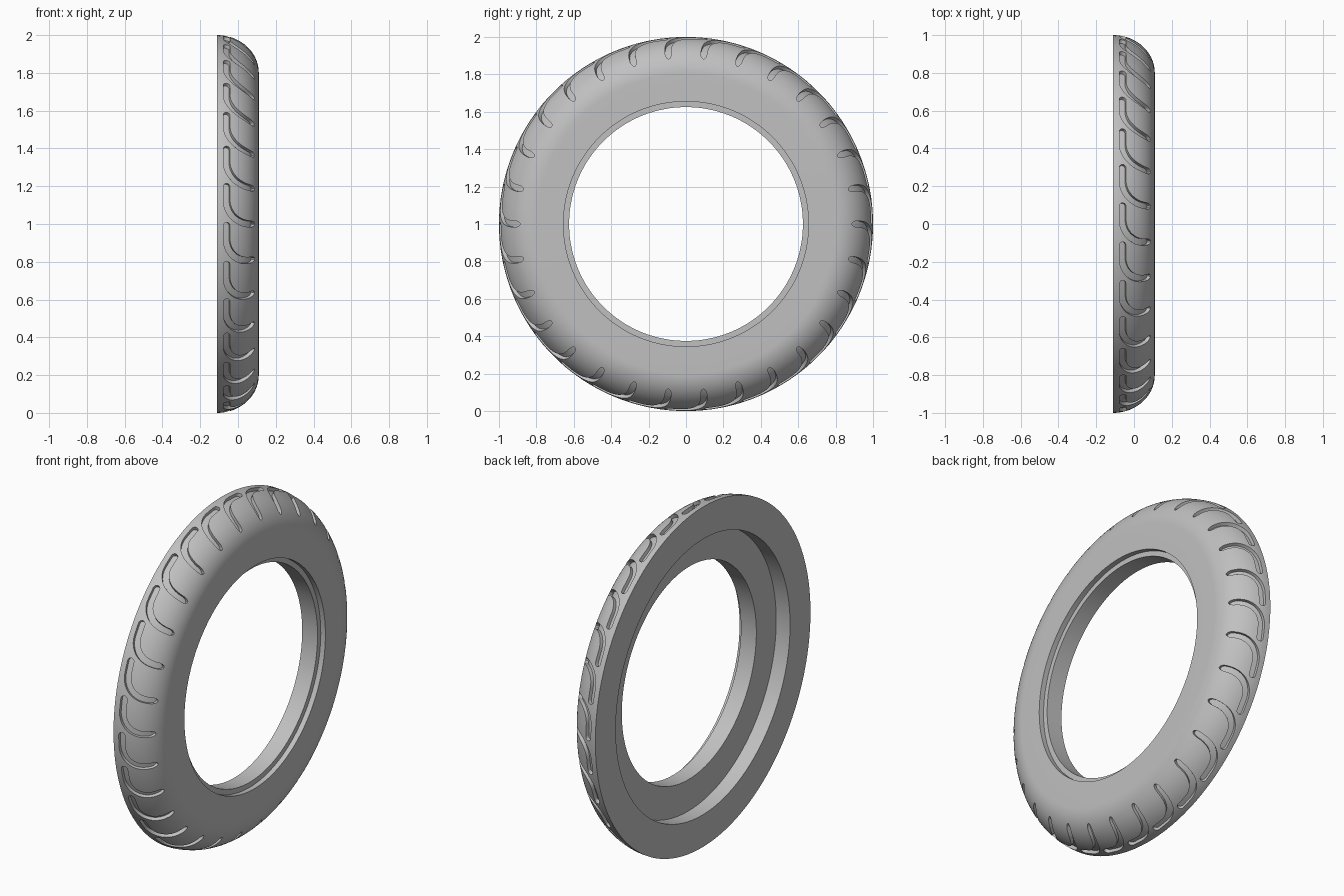
import bpy, bmesh
from math import sin, cos, pi, sqrt, radians
from mathutils import Vector

cube = bpy.data.objects.get("Cube")
if cube:
    bpy.data.objects.remove(cube, do_unlink=True)

HALF = 0.11                    # half the width of the ring
SHOULDER = 0.8                 # radius where the rounded tread meets the side
RISE = 1.0 - SHOULDER
SEGMENTS = 180
GROOVES = 30
GROOVE_HALF, GROOVE_DEPTH = 0.018, 0.02


def polar(x, r, a):
    return Vector((x, r * sin(a), 1 + r * cos(a)))


def make_object(name, bm):
    bmesh.ops.recalc_face_normals(bm, faces=bm.faces)
    mesh = bpy.data.meshes.new(name)
    bm.to_mesh(mesh)
    bm.free()
    obj = bpy.data.objects.new(name, mesh)
    bpy.context.collection.objects.link(obj)
    return obj


def bridge(bm, a, b):
    n = len(a)
    for i in range(n):
        j = (i + 1) % n
        bm.faces.new((a[i], a[j], b[j], b[i]))


def tread_point(x, a, offset):
    """Point above or below the rounded tread, along its normal."""
    u = (x + HALF) / (2 * HALF)
    v = sqrt(1 - u * u)
    n = Vector((u / (2 * HALF), v / RISE)).normalized()
    return polar(x + n.x * offset, SHOULDER + RISE * v + n.y * offset, a)


# Tyre half: closed profile (x, radius) turned about the x axis
steps = 20
profile = [(-HALF + 2 * HALF * sin(i / steps * pi / 2),
            SHOULDER + RISE * cos(i / steps * pi / 2)) for i in range(steps + 1)]
profile += [(HALF, 0.655), (0.08, 0.655), (0.08, 0.625),
            (-0.02, 0.625), (-0.02, 0.81), (-HALF, 0.81)]
bm = bmesh.new()
rings = [[bm.verts.new(polar(x, r, 2 * pi * k / SEGMENTS)) for x, r in profile]
         for k in range(SEGMENTS)]
for k in range(SEGMENTS):
    bridge(bm, rings[k], rings[(k + 1) % SEGMENTS])
tyre = make_object("tyre_half", bm)

# Hooked groove path (x, distance along the tread) with rounded ends
path = [Vector((-0.06, 0.2))]
path += [Vector((0.07 - 0.13 * cos(t * pi / 24), 0.13 - 0.13 * sin(t * pi / 24)))
         for t in range(13)]
caps = [(f * GROOVE_HALF, GROOVE_HALF * sqrt(1 - f * f)) for f in (0.97, 0.8, 0.45)]
stations = [(path[0] + Vector((0, d)), w) for d, w in caps]
stations += [(p, GROOVE_HALF) for p in path]
stations += [(path[-1] + Vector((d, 0)), w) for d, w in reversed(caps)]

# Groove cutters
bm = bmesh.new()
for k in range(GROOVES):
    start = radians(6) + 2 * pi * k / GROOVES
    sections = []
    for i, (p, w) in enumerate(stations):
        ahead = stations[min(i + 1, len(stations) - 1)][0]
        behind = stations[max(i - 1, 0)][0]
        d = (ahead - behind).normalized()
        side = Vector((-d.y, d.x)) * w
        corners = ((1, -1), (1, 1), (-1, 1), (-1, -1))
        sections.append([bm.verts.new(tread_point(p.x + s * side.x,
                                                  start + p.y + s * side.y,
                                                  h * GROOVE_DEPTH))
                         for s, h in corners])
    for a, b in zip(sections, sections[1:]):
        bridge(bm, a, b)
    bm.faces.new(sections[0])
    bm.faces.new(sections[-1])
cutter = make_object("groove_cutter", bm)
cutter.hide_render = True

# Cut the grooves
cut = tyre.modifiers.new("grooves", 'BOOLEAN')
cut.operation = 'DIFFERENCE'
cut.solver = 'EXACT'
cut.object = cutter
bpy.ops.object.select_all(action='DESELECT')
tyre.select_set(True)
bpy.context.view_layer.objects.active = tyre
bpy.ops.object.modifier_apply(modifier=cut.name)
bpy.data.objects.remove(cutter, do_unlink=True)

# Plain grey rubber
grey = (0.53, 0.53, 0.53, 1)
mat = bpy.data.materials.new("grey_rubber")
mat.use_nodes = True
mat.diffuse_color = grey
mat.node_tree.nodes["Principled BSDF"].inputs["Base Color"].default_value = grey
tyre.data.materials.clear()
tyre.data.materials.append(mat)
bpy.ops.object.shade_smooth_by_angle(angle=radians(30))
